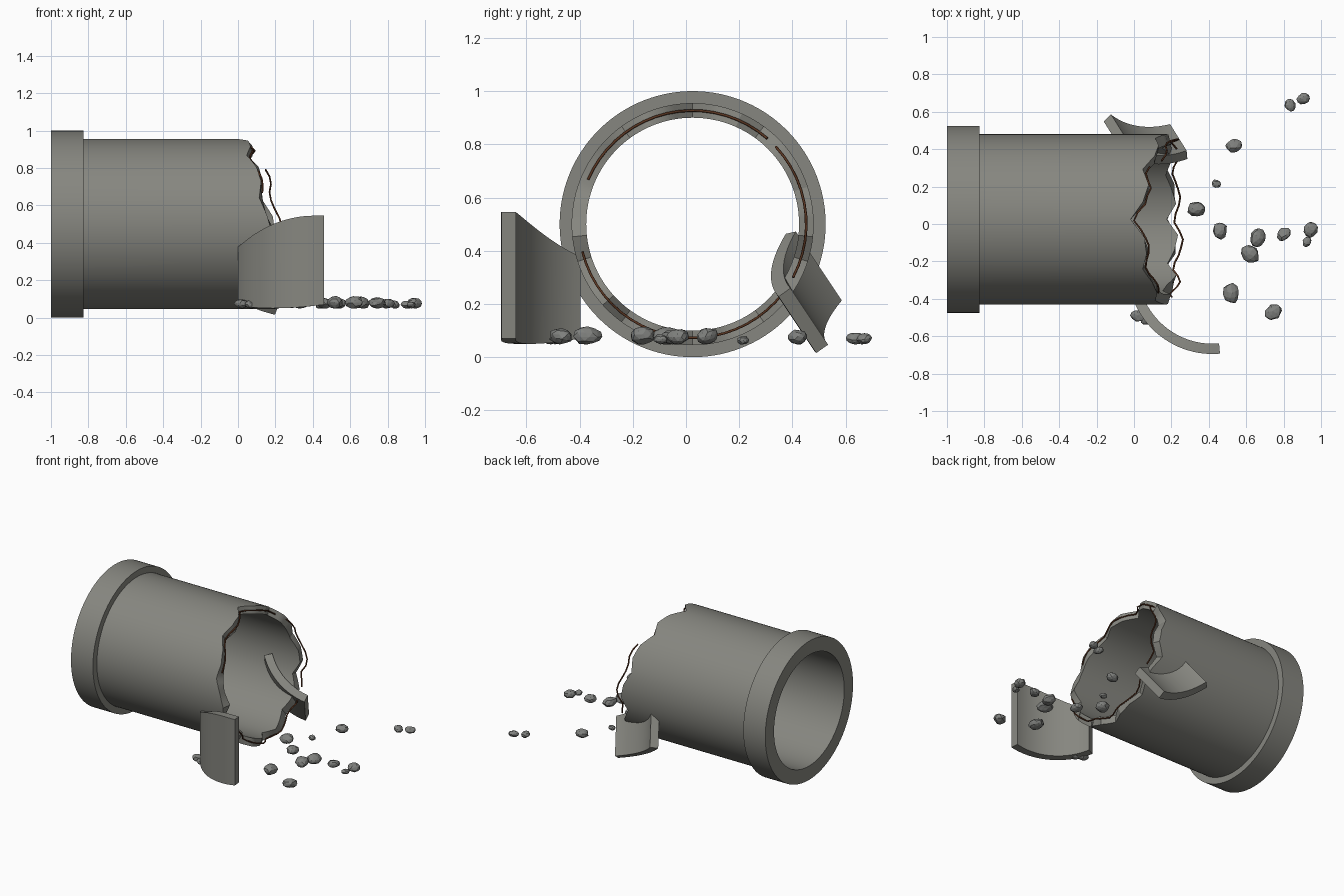
import bpy, bmesh, math, random
from mathutils import Vector, Matrix

random.seed(11)
if "Cube" in bpy.data.objects:
    bpy.data.objects.remove(bpy.data.objects["Cube"], do_unlink=True)


def material(name, rgb):
    m = bpy.data.materials.new(name)
    m.use_nodes = True
    m.diffuse_color = (*rgb, 1)
    bsdf = m.node_tree.nodes["Principled BSDF"]
    bsdf.inputs["Base Color"].default_value = (*rgb, 1)
    bsdf.inputs["Roughness"].default_value = 0.9
    return m


concrete = material("concrete grey", (0.24, 0.24, 0.215))
stone = material("rubble grey", (0.215, 0.22, 0.21))
rust = material("rusty brown", (0.10, 0.035, 0.015))


def finish(name, bm, mat, smooth=None):
    bmesh.ops.recalc_face_normals(bm, faces=bm.faces)
    mesh = bpy.data.meshes.new(name)
    bm.to_mesh(mesh)
    bm.free()
    mesh.materials.append(mat)
    ob = bpy.data.objects.new(name, mesh)
    bpy.context.collection.objects.link(ob)
    if smooth:
        bpy.ops.object.select_all(action='DESELECT')
        ob.select_set(True)
        bpy.context.view_layer.objects.active = ob
        bpy.ops.object.shade_smooth_by_angle(angle=math.radians(smooth))
    return ob


def skin(bm, rings, wrap):
    """Join closed rings of points into a surface; cap the ends if not wrapped."""
    rows = [[bm.verts.new(p) for p in ring] for ring in rings]
    n = len(rows[0])
    for i in range(len(rows) if wrap else len(rows) - 1):
        a, b = rows[i], rows[(i + 1) % len(rows)]
        for j in range(n):
            k = (j + 1) % n
            bm.faces.new((a[j], a[k], b[k], b[j]))
    if not wrap:
        bm.faces.new(rows[0])
        bm.faces.new(rows[-1])


# Dimensions shared by the pipe, its fragments and the reinforcement
OUTER, INNER, CY, CZ = 0.455, 0.40, 0.025, 0.5
TEETH, STEPS = 30, 4
jag = [random.uniform(0.008, 0.032) * (1 if i % 3 else -1.2) for i in range(TEETH)]
bevel = [random.uniform(-0.02, 0.02) for i in range(TEETH)]


def around(values, t):
    """Linear interpolation through a looping list, t in turns."""
    f = (t % 1) * len(values)
    i = int(f)
    a, b = values[i % len(values)], values[(i + 1) % len(values)]
    return a + (b - a) * (f - i)


def broken_edge(t):
    return min(0.005 + 0.21 * abs(math.sin(math.pi * t)), 0.19) + around(jag, t)


def on_pipe(x, r, t):
    a = 2 * math.pi * t
    return Vector((x, CY + r * math.sin(a), CZ + r * math.cos(a)))


# Pipe with a collar at one end and a jagged break at the other
bm = bmesh.new()
rings = []
for i in range(TEETH * STEPS):
    t = i / (TEETH * STEPS)
    e = broken_edge(t)
    profile = [(-1, INNER), (-1, 0.5), (-0.825, 0.5), (-0.825, OUTER),
               (e, OUTER), (e + around(bevel, t), INNER)]
    rings.append([on_pipe(x, r, t) for x, r in profile])
skin(bm, rings, True)
finish("broken_pipe", bm, concrete, 30)

# Rusty reinforcement wires bent along the break
for n, (start, end, lift) in enumerate([(-67, 41, 0.012), (47, 118, 0.045), (127, 256, 0.03)]):
    curve = bpy.data.curves.new("reinforcement_wire", 'CURVE')
    curve.dimensions = '3D'
    curve.bevel_depth = 0.005
    curve.bevel_resolution = 1
    curve.use_fill_caps = True
    count = (end - start) // 6
    spline = curve.splines.new('POLY')
    spline.points.add(count)
    for i, p in enumerate(spline.points):
        t = (start + (end - start) * i / count) / 360
        x = broken_edge(t) + around(bevel, t) / 2 + lift + random.uniform(-0.006, 0.006)
        p.co = (*on_pipe(x, 0.427, t), 1)
    curve.materials.append(rust)
    bpy.context.collection.objects.link(bpy.data.objects.new(f"reinforcement_wire_{n + 1}", curve))


def shell(name, frame, start, end, low, high, segments=20):
    """Curved wall fragment about the frame's z axis; low and high are heights by 0..1."""
    bm = bmesh.new()
    rings = []
    for i in range(segments + 1):
        s = i / segments
        a = math.radians(start + (end - start) * s)
        rings.append([frame @ Vector((r * math.cos(a), r * math.sin(a), z))
                      for r, z in ((INNER, low(s)), (OUTER, low(s)), (OUTER, high(s)), (INNER, high(s)))])
    skin(bm, rings, False)
    return finish(name, bm, concrete, 30)


# Large fragment standing upright in front
upright = Matrix.Translation((0.42, -0.24, 0))
shell("front_fragment", upright, 203, 275,
      lambda s: 0.05 + 0.02 * abs(2 * s - 1) ** 2,
      lambda s: 0.38 + 0.165 * math.sin(min(s * 1.1, 1) * math.pi / 2) ** 1.2)

# Smaller fragment leaning on the back of the pipe
far, near = Vector((-0.13, 0.60, 0.19)), Vector((0.20, 0.52, 0.07))
axis = Vector((0.10, -0.16, 0.24)).normalized()
chord = near - far
normal = axis.cross(chord).normalized()
side = axis.cross(-normal)
half = chord.length / 2
centre = (far + near) / 2 + normal * math.sqrt(INNER ** 2 - half ** 2)
frame = Matrix((-normal, side, axis)).transposed().to_4x4()
frame.translation = centre
spread = math.degrees(math.asin(half / INNER))
shell("back_fragment", frame, -spread, spread,
      lambda s: 0.0, lambda s: 0.33 - 0.06 * s)

# Scattered rubble: x, y, radius
rubble = [(0.02, -0.49, 0.04), (0.07, -0.51, 0.035), (0.335, 0.08, 0.05), (0.44, 0.215, 0.027),
          (0.535, 0.42, 0.045), (0.835, 0.635, 0.036), (0.905, 0.67, 0.036), (0.46, -0.035, 0.047),
          (0.66, -0.075, 0.052), (0.62, -0.16, 0.055), (0.80, -0.055, 0.042), (0.945, -0.03, 0.046),
          (0.925, -0.095, 0.029), (0.52, -0.37, 0.055), (0.745, -0.47, 0.05)]
for n, (x, y, r) in enumerate(rubble):
    bm = bmesh.new()
    bmesh.ops.create_icosphere(bm, subdivisions=2, radius=r)
    for v in bm.verts:
        v.co *= random.uniform(0.88, 1.08)
        v.co.y *= 0.82
        v.co.z *= 0.62
    turn = Matrix.Rotation(random.uniform(0, math.pi), 3, 'Z') @ Matrix.Rotation(random.uniform(-0.3, 0.3), 3, 'X')
    bmesh.ops.transform(bm, matrix=turn.to_4x4(), verts=bm.verts)
    base = min(v.co.z for v in bm.verts)
    bmesh.ops.translate(bm, vec=(x, y, 0.048 - base), verts=bm.verts)
    finish(f"rubble_{n + 1}", bm, stone)
